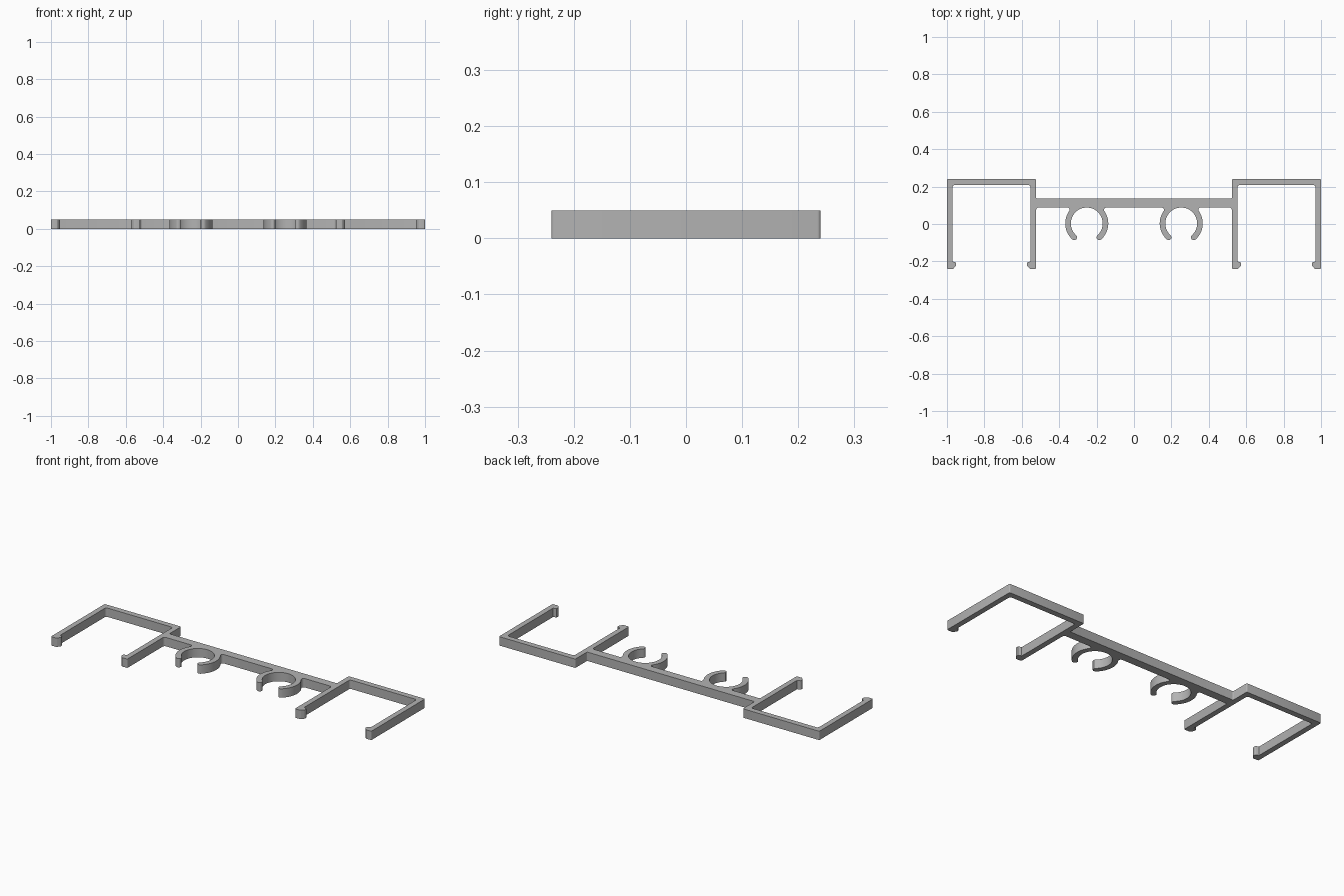
import bpy, bmesh
from math import sin, cos, radians, degrees, atan2, sqrt, pi
from mathutils import Vector

cube = bpy.data.objects.get("Cube")
if cube:
    bpy.data.objects.remove(cube, do_unlink=True)

HEIGHT = 0.05
BAR_LOW, BAR_HIGH = 0.088, 0.135
RING = Vector((0.2525, 0.003))
OUTER, INNER = 0.115, 0.085
FILLET = 0.012


def arc(centre, radius, start, end, steps):
    """Points along an arc, angles in degrees."""
    angles = [radians(start + (end - start) * i / steps) for i in range(steps + 1)]
    return [centre + radius * Vector((cos(a), sin(a))) for a in angles]


def rounded(corners, steps=4):
    """Round each (x, y, radius) corner of an open path; the ends stay sharp."""
    path = []
    for i, (x, y, radius) in enumerate(corners):
        p = Vector((x, y))
        if radius == 0 or i in (0, len(corners) - 1):
            path.append(p)
            continue
        a = (Vector(corners[i - 1][:2]) - p).normalized()
        b = (Vector(corners[i + 1][:2]) - p).normalized()
        half = a.angle(b) / 2
        centre = p + (a + b).normalized() * radius / sin(half)
        start = p + a * radius / (sin(half) / cos(half)) - centre
        end = p + b * radius / (sin(half) / cos(half)) - centre
        first = degrees(atan2(start.y, start.x))
        turn = (degrees(atan2(end.y, end.x)) - first + 180) % 360 - 180
        path += arc(centre, radius, first, first + turn, steps)
    return path


def clip_ring():
    """Open ring hanging from the bar, with fillets at the bar and round tips."""
    dy = BAR_LOW - FILLET - RING.y
    dx = sqrt((OUTER + FILLET) ** 2 - dy ** 2)
    join = degrees(atan2(dy, dx))
    tip = -48
    middle = (OUTER + INNER) / 2

    def tip_centre(angle):
        return RING + middle * Vector((cos(radians(angle)), sin(radians(angle))))

    cap = (OUTER - INNER) / 2
    path = arc(RING + Vector((-dx, dy)), FILLET, 90, -join, 5)
    path += arc(RING, OUTER, 180 - join, 180 - tip, 20)[1:]
    path += arc(tip_centre(180 - tip), cap, 180 - tip, 360 - tip, 6)[1:]
    path += arc(RING, INNER, 180 - tip, tip, 48)[1:]
    path += arc(tip_centre(tip), cap, tip - 180, tip, 6)[1:]
    path += arc(RING, OUTER, tip, join, 20)[1:]
    path += arc(RING + Vector((dx, dy)), FILLET, 180 + join, 90, 5)[1:]
    return path


# Bracket with two barbed legs, from the bar's underside round to its top
bracket = rounded([
    (0.40, BAR_LOW, 0),
    (0.523, BAR_LOW, 0.012),
    (0.523, -0.24, 0.006),
    (0.557, -0.24, 0.008),
    (0.572, -0.222, 0.005),
    (0.572, -0.206, 0.004),
    (0.553, -0.20, 0),
    (0.553, 0.208, 0.012),
    (0.970, 0.208, 0.012),
    (0.970, -0.20, 0),
    (0.952, -0.206, 0.004),
    (0.952, -0.222, 0.005),
    (0.966, -0.24, 0.008),
    (1.0, -0.24, 0.006),
    (1.0, 0.24, 0.006),
    (0.523, 0.24, 0.006),
    (0.523, BAR_HIGH, 0.006),
    (0.0, BAR_HIGH, 0),
])
outline = [Vector((0, BAR_LOW))] + clip_ring() + bracket

# Extrude the half outline, leaving it open where the halves meet
bm = bmesh.new()
base = bm.faces.new([bm.verts.new((p.x, p.y, 0)) for p in outline])
lifted = bmesh.ops.extrude_face_region(bm, geom=[base], use_keep_orig=True)["geom"]
top_verts = [g for g in lifted if isinstance(g, bmesh.types.BMVert)]
bmesh.ops.translate(bm, verts=top_verts, vec=(0, 0, HEIGHT))
bmesh.ops.recalc_face_normals(bm, faces=bm.faces)
seam = [f for f in bm.faces if all(abs(v.co.x) < 1e-5 for v in f.verts)]
bmesh.ops.delete(bm, geom=seam, context="FACES_ONLY")

mesh = bpy.data.meshes.new("clip_bracket")
bm.to_mesh(mesh)
bm.free()
bracket_object = bpy.data.objects.new("clip_bracket", mesh)
bpy.context.collection.objects.link(bracket_object)

# Plain grey
grey = bpy.data.materials.new("plain_grey")
grey.use_nodes = True
colour = (0.45, 0.45, 0.45, 1)
grey.diffuse_color = colour
grey.node_tree.nodes["Principled BSDF"].inputs["Base Color"].default_value = colour
mesh.materials.append(grey)

# Smooth the curves, then mirror to the other side
bpy.ops.object.select_all(action="DESELECT")
bracket_object.select_set(True)
bpy.context.view_layer.objects.active = bracket_object
bpy.ops.object.shade_smooth_by_angle(angle=pi / 6)
mirror = bracket_object.modifiers.new("mirror", "MIRROR")
mirror.use_axis[0] = True
mirror.merge_threshold = 0.0005
